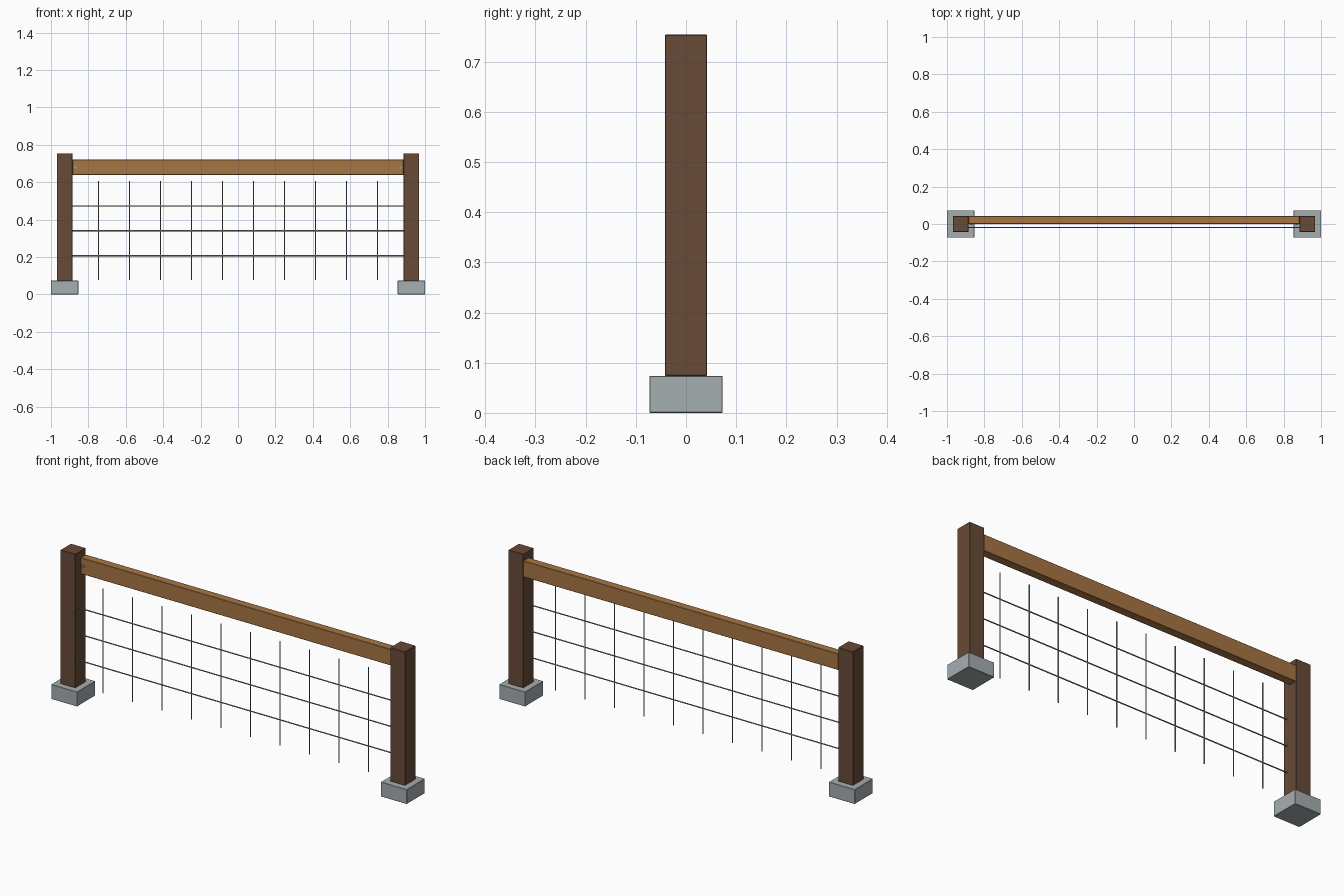
import bpy
from mathutils import Matrix

cube = bpy.data.objects.get("Cube")
if cube:
    bpy.data.objects.remove(cube, do_unlink=True)


def material(name, colour):
    m = bpy.data.materials.new(name)
    m.use_nodes = True
    m.diffuse_color = (*colour, 1)
    m.node_tree.nodes["Principled BSDF"].inputs["Base Color"].default_value = (*colour, 1)
    return m


dark_wood = material("dark wood", (0.138, 0.07, 0.04))
light_wood = material("light wood", (0.39, 0.182, 0.058))
concrete = material("concrete", (0.38, 0.425, 0.44))
steel = material("grey steel", (0.29, 0.3, 0.31))


def box(name, low, high, mat):
    """Box between two opposite corners, with slightly eased edges."""
    size = [b - a for a, b in zip(low, high)]
    centre = [(a + b) / 2 for a, b in zip(low, high)]
    bpy.ops.mesh.primitive_cube_add(size=1, location=centre)
    ob = bpy.context.object
    ob.name = name
    ob.data.transform(Matrix.Diagonal((*size, 1)))
    ob.data.materials.append(mat)
    bevel = ob.modifiers.new("eased edges", "BEVEL")
    bevel.width = 0.0015
    bevel.segments = 1
    return ob


def rod(name, centre, length, radius, axis, mat, sides=8):
    """Round bar along x, y or z."""
    turn = {"x": (0, 1.5708, 0), "y": (1.5708, 0, 0), "z": (0, 0, 0)}[axis]
    bpy.ops.mesh.primitive_cylinder_add(vertices=sides, radius=radius, depth=length,
                                        location=centre, rotation=turn)
    ob = bpy.context.object
    ob.name = name
    ob.data.materials.append(mat)
    bpy.ops.object.shade_smooth_by_angle(angle=1.0)
    return ob


POST_X, POST_HALF, BASE_HALF = 0.927, 0.042, 0.073
INNER = POST_X - POST_HALF
BASE_TOP, POST_TOP = 0.074, 0.754
WIRE_Y, WIRE_R = -0.018, 0.003

# Footings, posts and rail bolts on each side
for side, s in (("left", 1), ("right", -1)):
    x = s * POST_X
    box(side + "_footing", (x - BASE_HALF, -BASE_HALF, 0),
        (x + BASE_HALF, BASE_HALF, BASE_TOP), concrete)
    box(side + "_post", (x - POST_HALF, -POST_HALF, BASE_TOP),
        (x + POST_HALF, POST_HALF, POST_TOP), dark_wood)
    rod(side + "_rail_bolt", (s * 0.87, -0.002, 0.68), 0.008, 0.007, "y", steel)

# Top rail, set towards the back of the posts
box("top_rail", (-INNER, 0, 0.639), (INNER, POST_HALF, 0.721), light_wood)

# Wire grid
for i in range(3):
    rod(f"horizontal_wire_{i + 1}", (0, WIRE_Y, 0.207 + i * 0.1333), 2 * INNER, WIRE_R, "x", steel)
for i in range(10):
    rod(f"vertical_wire_{i + 1}", ((i - 4.5) * 0.1658, WIRE_Y, 0.342), 0.53, WIRE_R, "z", steel)
